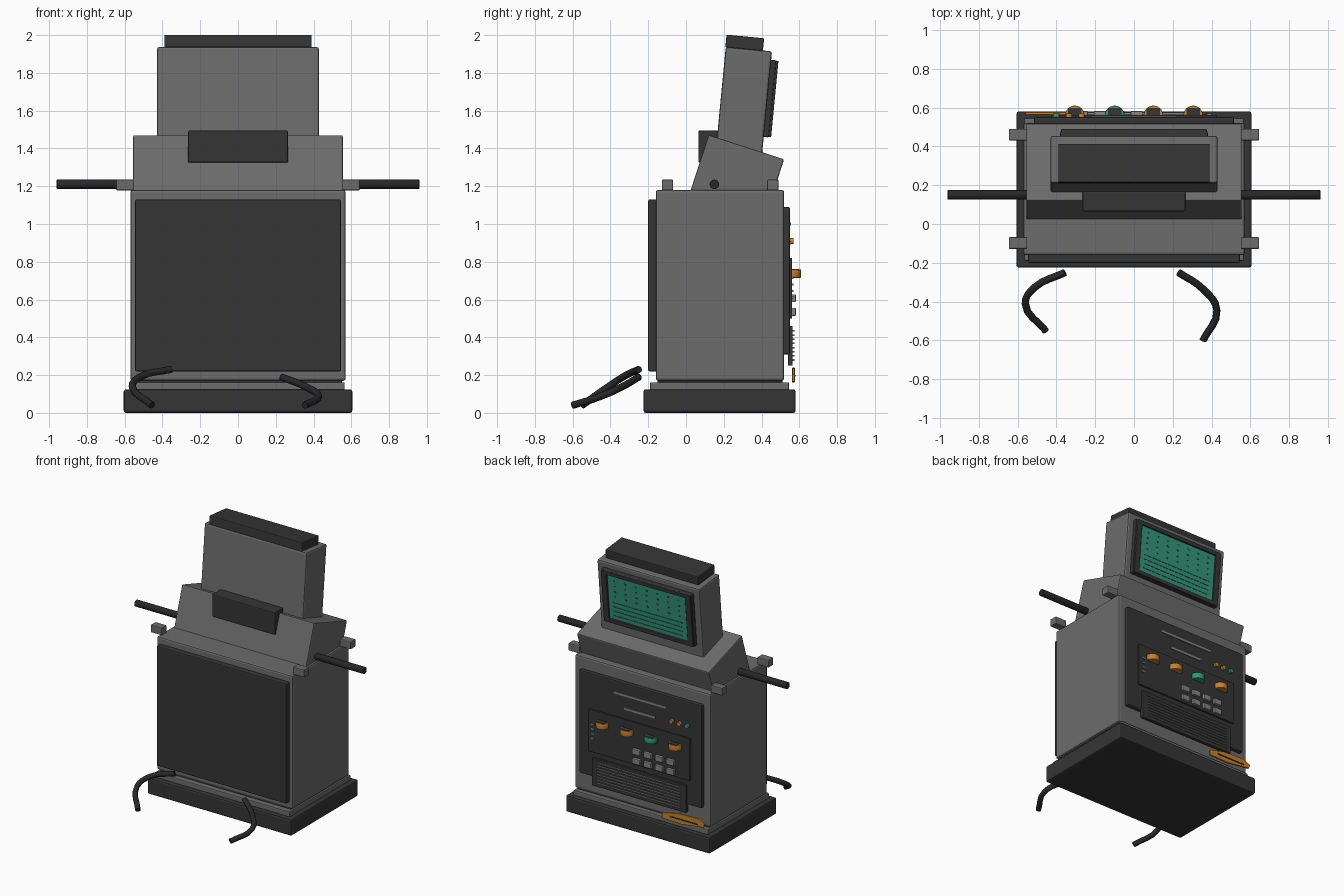
import bpy, bmesh, math
from mathutils import Matrix, Vector

old = bpy.data.objects.get("Cube")
if old:
    bpy.data.objects.remove(old, do_unlink=True)


def material(name, colour):
    m = bpy.data.materials.new(name)
    m.use_nodes = True
    m.diffuse_color = (*colour, 1)
    bsdf = m.node_tree.nodes["Principled BSDF"]
    bsdf.inputs["Base Color"].default_value = (*colour, 1)
    bsdf.inputs["Roughness"].default_value = 0.6
    return m


GREY = material("cabinet grey", (0.15, 0.15, 0.15))
DARK = material("charcoal", (0.036, 0.036, 0.036))
BLACK = material("rubber black", (0.02, 0.02, 0.022))
LIGHT = material("key grey", (0.24, 0.24, 0.24))
TEAL = material("screen teal", (0.035, 0.30, 0.20))
DEEP = material("deep teal", (0.015, 0.11, 0.08))
ORANGE = material("amber", (0.56, 0.22, 0.03))


def finish(name, bm, mat, bevel=0):
    bmesh.ops.recalc_face_normals(bm, faces=bm.faces[:])
    mesh = bpy.data.meshes.new(name)
    bm.to_mesh(mesh)
    bm.free()
    mesh.materials.append(mat)
    ob = bpy.data.objects.new(name, mesh)
    bpy.context.collection.objects.link(ob)
    if bevel:
        mod = ob.modifiers.new("soft edges", "BEVEL")
        mod.width = bevel
        mod.segments = 2
    return ob


def box(name, x, y, z, mat, bevel=0.008, frame=None):
    """Box from (low, high) ranges, optionally placed by a frame matrix."""
    bm = bmesh.new()
    centre = Vector([(r[0] + r[1]) / 2 for r in (x, y, z)])
    size = [r[1] - r[0] for r in (x, y, z)]
    bmesh.ops.create_cube(bm, size=1, matrix=Matrix.Translation(centre) @ Matrix.Diagonal((*size, 1)))
    ob = finish(name, bm, mat, bevel)
    if frame:
        ob.matrix_world = frame
    return ob


def cylinder(name, centre, radius, depth, mat, axis="Z", sides=24, bevel=0):
    rot = {"X": Matrix.Rotation(math.pi / 2, 4, "Y"),
           "Y": Matrix.Rotation(math.pi / 2, 4, "X"), "Z": Matrix()}[axis]
    bm = bmesh.new()
    bmesh.ops.create_cone(bm, cap_ends=True, segments=sides, radius1=radius, radius2=radius,
                          depth=depth, matrix=Matrix.Translation(centre) @ rot)
    for f in bm.faces:
        f.smooth = len(f.verts) == 4
    return finish(name, bm, mat, bevel)


def tilted(y, z, degrees):
    return Matrix.Translation((0, y, z)) @ Matrix.Rotation(math.radians(degrees), 4, "X")


def span(half):
    return (-half, half)


# Base and cabinet
box("base", span(0.605), (-0.225, 0.58), (0, 0.125), DARK, 0.012)
box("skirt", span(0.565), (-0.19, 0.545), (0.12, 0.162), GREY, 0.006)
box("recess", span(0.55), (-0.15, 0.51), (0.15, 0.19), DARK, 0)
box("cabinet", span(0.57), (-0.16, 0.52), (0.17, 1.18), GREY, 0.012)
box("front_panel", span(0.545), (-0.2, -0.15), (0.22, 1.13), DARK)

# Sloped console with its front box
console = tilted(0.264, 1.236, -18)
box("console", span(0.555), span(0.21), span(0.18), GREY, 0.008, console)
box("console_box", span(0.265), (0.065, 0.17), (1.325, 1.495), DARK)

# Side rods and corner brackets
for side, label in ((1, "left"), (-1, "right")):
    cylinder(label + "_rod", (side * 0.74, 0.15, 1.21), 0.025, 0.44, BLACK, "X", 16, 0.003)
    for y, end in ((-0.098, "front"), (0.46, "back")):
        box(f"{label}_{end}_bracket", sorted((side * 0.55, side * 0.645)),
            (y - 0.03, y + 0.03), (1.178, 1.235), GREY, 0.006)

# Tilted display head
head = tilted(0.304, 1.627, -5.5)
box("head", span(0.43), span(0.123), span(0.3), GREY, 0.012, head)
box("head_cap", span(0.39), (-0.125, 0.075), (0.298, 0.365), DARK, 0.006, head)
box("screen_frame", span(0.38), (0.11, 0.15), (-0.155, 0.255), DARK, 0.006, head)
box("screen", span(0.325), (0.145, 0.154), (-0.12, 0.22), TEAL, 0, head)

# Raised rim around the screen
for s in (-1, 1):
    box("screen_rim_side", sorted((s * 0.33, s * 0.375)), (0.14, 0.162), (-0.15, 0.25), DARK, 0.004, head)
    z = 0.05 + s * 0.188
    box("screen_rim_end", span(0.37), (0.14, 0.162), (z - 0.015, z + 0.015), DARK, 0.004, head)

# Display pattern: dots above, rules below
for i in range(7):
    for j in range(4):
        x, z = -0.27 + i * 0.09, 0.06 + j * 0.042
        box("screen_dot", (x - 0.008, x + 0.008), (0.15, 0.156), (z - 0.005, z + 0.005), DEEP, 0, head)
for j in range(4):
    z = -0.09 + j * 0.034
    box("screen_rule", span(0.29), (0.15, 0.156), (z - 0.003, z + 0.003), DEEP, 0, head)

# Back panel with control and grille plates
box("back_panel", span(0.515), (0.51, 0.55), (0.31, 1.09), DARK)
box("control_plate", span(0.425), (0.54, 0.562), (0.5, 0.82), DARK, 0.004)
box("grille_plate", span(0.395), (0.54, 0.565), (0.25, 0.46), DARK, 0.004)
for j in range(8):
    z = 0.28 + j * 0.022
    box("grille_slat", span(0.35), (0.56, 0.574), (z - 0.004, z + 0.004), LIGHT, 0)

# Plain trim strips
for half, z in ((0.22, 1.0), (0.13, 0.9)):
    box("trim_strip", span(half), (0.548, 0.556), (z - 0.008, z + 0.008), LIGHT, 0)
for j in range(4):
    z = 0.61 + j * 0.035
    box("scale_mark", (0.375, 0.4), (0.56, 0.568), (z - 0.005, z + 0.005), LIGHT, 0)

# Knobs with pointers
for x, mat in ((0.305, ORANGE), (0.1, ORANGE), (-0.1, TEAL), (-0.305, ORANGE)):
    cylinder("knob", (x, 0.56, 0.737), 0.05, 0.044, mat, "Z", 24, 0.004)
    box("knob_pointer", (x - 0.035, x + 0.035), (0.56, 0.598), (0.756, 0.762), DARK, 0)

# Indicator lamps
for x, mat in ((-0.27, ORANGE), (-0.335, ORANGE), (-0.4, TEAL)):
    cylinder("lamp", (x, 0.557, 0.91), 0.016, 0.022, mat, "Y", 16)

# Keypad
for i in range(4):
    for z in (0.535, 0.607):
        x = 0.015 - i * 0.095
        box("key", (x - 0.032, x + 0.032), (0.555, 0.582), (z - 0.021, z + 0.021), LIGHT, 0.005)

# Amber tag hanging at the lower back corner
outline = [(-0.2, 0.165), (-0.2, 0.205), (-0.33, 0.235), (-0.5, 0.24),
           (-0.56, 0.215), (-0.55, 0.185), (-0.36, 0.16)]
bm = bmesh.new()
face = bm.faces.new([bm.verts.new((x, 0.562, z)) for x, z in outline])
grown = bmesh.ops.extrude_face_region(bm, geom=[face])
bmesh.ops.translate(bm, vec=(0, 0.014, 0),
                    verts=[v for v in grown["geom"] if isinstance(v, bmesh.types.BMVert)])
finish("amber_tag", bm, ORANGE, 0.003)
box("tag_line", (-0.5, -0.27), (0.574, 0.58), (0.192, 0.2), DARK, 0)


# Loose front hoses
def hose(name, points):
    curve = bpy.data.curves.new(name, "CURVE")
    curve.dimensions = "3D"
    curve.bevel_depth = 0.019
    curve.bevel_resolution = 3
    curve.resolution_u = 4
    curve.use_fill_caps = True
    spline = curve.splines.new("BEZIER")
    spline.bezier_points.add(len(points) - 1)
    for p, co in zip(spline.bezier_points, points):
        p.co = co
        p.handle_left_type = p.handle_right_type = "AUTO"
    curve.materials.append(BLACK)
    bpy.context.collection.objects.link(bpy.data.objects.new(name, curve))


hose("right_hose", [(-0.355, -0.25, 0.23), (-0.51, -0.325, 0.195),
                    (-0.56, -0.41, 0.14), (-0.455, -0.55, 0.04)])
hose("left_hose", [(0.23, -0.25, 0.19), (0.355, -0.335, 0.14),
                   (0.427, -0.445, 0.09), (0.355, -0.6, 0.04)])
